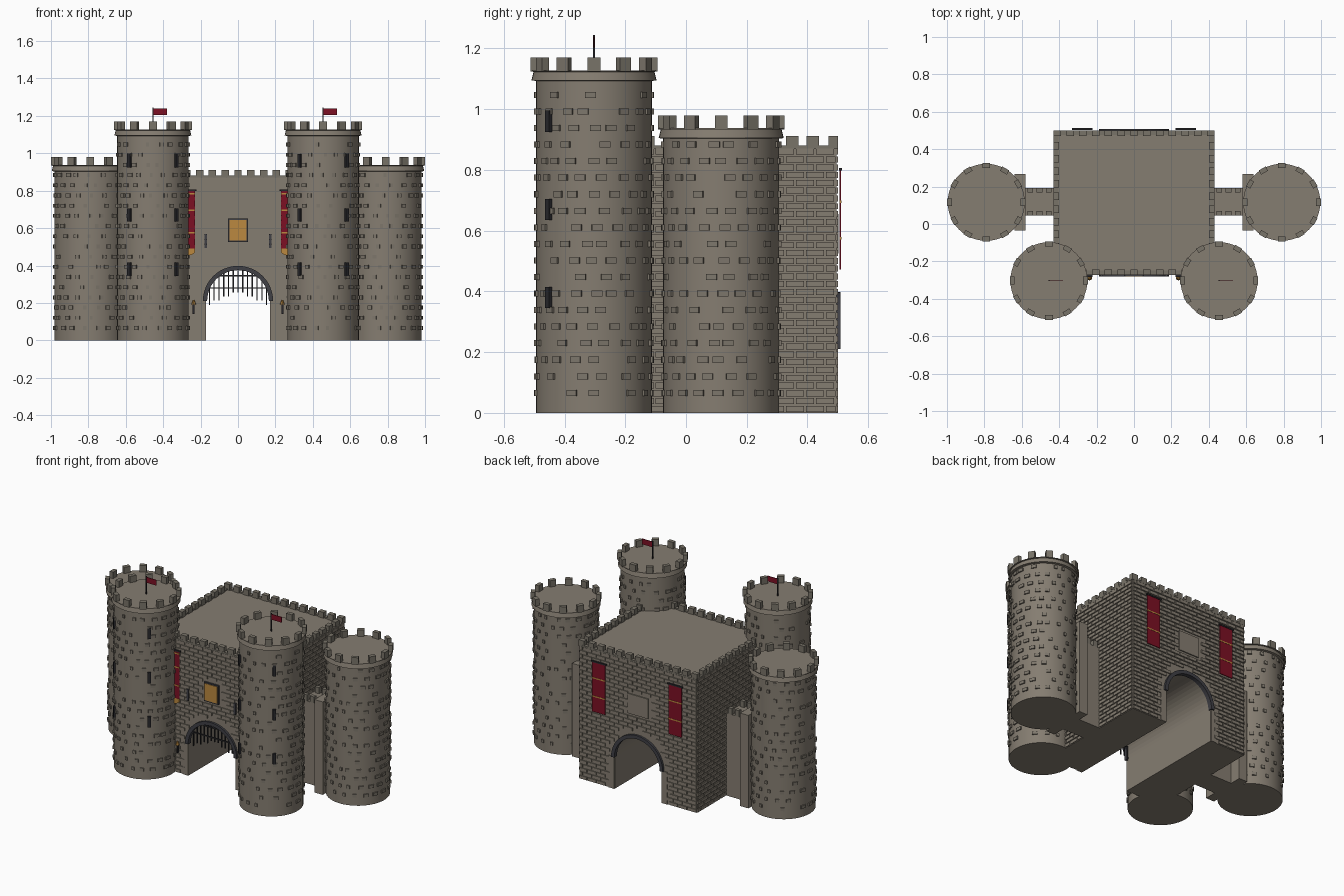
import bpy, bmesh, math, random
from mathutils import Matrix, Vector

if "Cube" in bpy.data.objects:
    bpy.data.objects.remove(bpy.data.objects["Cube"])

random.seed(4)


def mat(name, rgb):
    m = bpy.data.materials.new(name)
    m.diffuse_color = (*rgb, 1)
    m.use_nodes = True
    m.node_tree.nodes["Principled BSDF"].inputs["Base Color"].default_value = m.diffuse_color
    return m


STONE = mat("stone", (0.235, 0.205, 0.165))
BRICK = mat("brick_stone", (0.205, 0.182, 0.148))
TRIM = mat("trim_stone", (0.19, 0.172, 0.14))
DARK = mat("dark_slit", (0.022, 0.022, 0.026))
SLATE = mat("slate_arch", (0.05, 0.05, 0.06))
RED = mat("banner_red", (0.2, 0.005, 0.017))
GOLD = mat("gold", (0.5, 0.25, 0.05))


def box(bm, center, size, angle=0.0):
    m = Matrix.Translation(center) @ Matrix.Rotation(angle, 4, 'Z') @ Matrix.Diagonal((*size, 1))
    bmesh.ops.create_cube(bm, size=1, matrix=m)


def span(bm, lo, hi):
    lo, hi = Vector(lo), Vector(hi)
    box(bm, (lo + hi) / 2, hi - lo)


def finish(name, bm, material, smooth=False):
    bmesh.ops.recalc_face_normals(bm, faces=bm.faces[:])
    me = bpy.data.meshes.new(name)
    bm.to_mesh(me)
    bm.free()
    me.materials.append(material)
    ob = bpy.data.objects.new(name, me)
    bpy.context.collection.objects.link(ob)
    if smooth:
        bpy.ops.object.select_all(action='DESELECT')
        ob.select_set(True)
        bpy.context.view_layer.objects.active = ob
        bpy.ops.object.shade_smooth_by_angle(angle=math.radians(30))
    return ob


def lathe(bm, profile, center, n=48):
    rings = [[bm.verts.new((center[0] + r * math.cos(2 * math.pi * i / n),
                            center[1] + r * math.sin(2 * math.pi * i / n), z))
              for i in range(n)] for r, z in profile]
    for a, b in zip(rings, rings[1:]):
        for i in range(n):
            bm.faces.new((a[i], a[(i + 1) % n], b[(i + 1) % n], b[i]))
    bm.faces.new(rings[0][::-1])
    bm.faces.new(rings[-1])


def extrude_xz(bm, pts, y0, y1):
    a = [bm.verts.new((x, y0, z)) for x, z in pts]
    b = [bm.verts.new((x, y1, z)) for x, z in pts]
    bm.faces.new(a)
    bm.faces.new(b[::-1])
    for i in range(len(pts)):
        j = (i + 1) % len(pts)
        bm.faces.new((a[i], a[j], b[j], b[i]))


def tower(name, cx, cy, deck):
    # Shaft with flared cornice and flat deck
    bm = bmesh.new()
    lathe(bm, [(0.191, 0), (0.191, deck - 0.032), (0.206, deck - 0.03),
               (0.199, deck - 0.002), (0.206, deck - 0.001), (0.206, deck + 0.003)], (cx, cy))
    finish(name + "_shaft", bm, STONE, True)
    # Ring of twelve merlons
    bm = bmesh.new()
    for i in range(12):
        a = i * math.pi / 6
        box(bm, (cx + 0.196 * math.cos(a), cy + 0.196 * math.sin(a), deck + 0.022),
            (0.026, 0.042, 0.046), a)
    finish(name + "_merlons", bm, TRIM)
    # Scattered raised stones, wider on the flanks
    bm = bmesh.new()
    rows = int((deck - 0.06) / 0.0545)
    for r in range(rows):
        for k in range(18):
            if random.random() < 0.2:
                continue
            a = (k + 0.5 * (r % 2) + random.uniform(-0.2, 0.2)) * 2 * math.pi / 18
            w = 0.014 + 0.022 * abs(math.cos(a))
            box(bm, (cx + 0.192 * math.cos(a), cy + 0.192 * math.sin(a), 0.066 + r * 0.0545),
                (0.012, w, 0.02), a)
    finish(name + "_stones", bm, BRICK)


FC, SC = (0.455, -0.303), (0.79, 0.116)
for side, s in (("left", -1), ("right", 1)):
    tower(side + "_front_tower", s * FC[0], FC[1], 1.125)
    tower(side + "_side_tower", s * SC[0], SC[1], 0.935)

    # Arrow slits on the front towers
    bm = bmesh.new()
    for z in (0.38, 0.67, 0.96):
        for t in (-1, 1):
            a = math.atan2(-0.15, t * 0.127)
            box(bm, (s * FC[0] + 0.194 * math.cos(a), FC[1] + 0.194 * math.sin(a), z),
                (0.016, 0.02, 0.07), a)
    finish(side + "_tower_slits", bm, DARK)

    # Flag and pole
    bm = bmesh.new()
    x = s * FC[0]
    box(bm, (x, FC[1], 1.185), (0.006, 0.006, 0.12))
    finish(side + "_flag_pole", bm, DARK)
    bm = bmesh.new()
    span(bm, (x + 0.002, FC[1] - 0.002, 1.204), (x + 0.075, FC[1] + 0.002, 1.24))
    finish(side + "_flag", bm, RED)

    # Curtain wall, its merlons and the pier beside the tower
    bm = bmesh.new()
    span(bm, (min(s * .42, s * .63), 0.045, 0), (max(s * .42, s * .63), 0.193, 0.54))
    span(bm, (min(s * .58, s * .64), -0.035, 0), (max(s * .58, s * .64), 0.267, 0.61))
    finish(side + "_curtain_wall", bm, STONE)
    bm = bmesh.new()
    for x in (0.455, 0.505, 0.555):
        for y in (0.057, 0.181):
            box(bm, (s * x, y, 0.56), (0.03, 0.024, 0.04))
    finish(side + "_curtain_merlons", bm, TRIM)

    # Hanging banners front and back, with gold bands
    red, gold, rod = bmesh.new(), bmesh.new(), bmesh.new()
    for y, d in ((-0.279, -1), (0.508, 1)):
        box(red, (s * 0.277, y, 0.635), (0.095, 0.005, 0.325))
        for z in (0.575, 0.695):
            box(gold, (s * 0.277, y + d * 0.001, z), (0.096, 0.006, 0.008))
        box(rod, (s * 0.277, y, 0.802), (0.11, 0.01, 0.009))
    box(gold, (s * 0.277, -0.28, 0.785), (0.096, 0.006, 0.008))
    extrude_xz(gold, [(s * 0.325, 0.49), (s * 0.229, 0.49), (s * 0.229, 0.47),
                      (s * 0.25, 0.455), (s * 0.325, 0.455)], -0.283, -0.277)
    finish(side + "_banners", red, RED)
    finish(side + "_banner_bands", gold, GOLD)
    finish(side + "_banner_rods", rod, DARK)

    # Wall torch
    bm = bmesh.new()
    box(bm, (s * 0.237, -0.287, 0.168), (0.01, 0.014, 0.055))
    finish(side + "_torch_handle", bm, DARK)
    bm = bmesh.new()
    bmesh.ops.create_cone(bm, segments=8, radius1=0.013, radius2=0.004, depth=0.024, cap_ends=True,
                          matrix=Matrix.Translation((s * 0.237, -0.289, 0.203)))
    finish(side + "_torch_flame", bm, GOLD)

# Keep with an arched passage running through it
AR, AZ, X, Y0, Y1, TOP = 0.17, 0.21, 0.425, -0.268, 0.495, 0.873
bm = bmesh.new()
arc = [(AR * math.cos(math.pi * i / 24), AZ + AR * math.sin(math.pi * i / 24)) for i in range(25)]
extrude_xz(bm, [(-X, 0), (-X, TOP), (X, TOP), (X, 0), (AR, 0)] + arc + [(-AR, 0)], Y0, Y1)
finish("keep", bm, STONE)

# Running-bond brick relief on the four keep walls
bm = bmesh.new()
ROWS, L = 34, 0.066
h = TOP / ROWS


def blocked(x, z, back):
    if abs(x) < 0.215 and z < AZ or math.hypot(x, z - AZ) < 0.215:
        return True
    return abs(x) < (0.1 if back else 0.085) and 0.51 < z < 0.67


for r in range(ROWS):
    z = (r + 0.5) * h
    for lo, hi, axis in ((-X, X, 0), (Y0, Y1, 1)):
        p = lo - (L / 2 if r % 2 else 0)
        while p < hi - 0.005:
            a, b = max(p, lo), min(p + L, hi)
            p += L
            m, w = (a + b) / 2, b - a - 0.006
            if w < 0.01:
                continue
            for t in (0, 1):
                if axis == 0:
                    if not blocked(m, z, t):
                        box(bm, (m, (Y0, Y1)[t], z), (w, 0.012, h - 0.006))
                else:
                    box(bm, ((-X, X)[t], m, z), (0.012, w, h - 0.006))
# Plain jamb stones beside the passage
for y in (Y0, Y1):
    for s in (-1, 1):
        box(bm, (s * 0.192, y, 0.105), (0.04, 0.01, 0.21))
finish("keep_bricks", bm, STONE)

# Keep battlements
bm = bmesh.new()
nx, ny = 13, 12
for i in range(nx):
    x = -X + 0.015 + (2 * X - 0.03) * i / (nx - 1)
    for y in (Y0 + 0.01, Y1 - 0.01):
        box(bm, (x, y, TOP + 0.017), (0.04, 0.03, 0.042))
for i in range(1, ny - 1):
    y = Y0 + 0.01 + (Y1 - Y0 - 0.02) * i / (ny - 1)
    for x in (-X + 0.01, X - 0.01):
        box(bm, (x, y, TOP + 0.017), (0.03, 0.04, 0.042))
for y in (Y0 + 0.007, Y1 - 0.007):
    box(bm, (0, y, TOP + 0.003), (2 * X, 0.026, 0.01))
for x in (-X + 0.007, X - 0.007):
    box(bm, (x, (Y0 + Y1) / 2, TOP + 0.003), (0.026, Y1 - Y0, 0.01))
finish("keep_battlements", bm, TRIM)

# Slate arch rings front and back
bm = bmesh.new()
outer = [(0.188 * math.cos(math.pi * i / 24), AZ + 0.188 * math.sin(math.pi * i / 24)) for i in range(25)]
inner = [(x * 0.165 / AR, AZ + (z - AZ) * 0.165 / AR) for x, z in arc]
for y in (Y0, Y1):
    extrude_xz(bm, outer + inner[::-1], y - 0.014, y + 0.014)
finish("arch_rings", bm, SLATE)

# Raised portcullis
bm = bmesh.new()
for i in range(-6, 7):
    x = i * 0.0255
    top = AZ + math.sqrt(AR ** 2 - x * x)
    low = 0.19 + 0.065 * (1 - abs(i) / 6) + (0.012 if i % 2 else 0)
    span(bm, (x - 0.003, -0.245, low), (x + 0.003, -0.239, top))
for z in (0.28, 0.345):
    w = math.sqrt(AR ** 2 - (z - AZ) ** 2)
    span(bm, (-w, -0.246, z - 0.003), (w, -0.238, z + 0.003))
finish("portcullis", bm, DARK)

# Lit window, its frame and the keep's slits
bm = bmesh.new()
box(bm, (0, -0.272, 0.588), (0.106, 0.012, 0.126))
for s in (-1, 1):
    box(bm, (s * 0.172, -0.274, 0.532), (0.015, 0.012, 0.075))
finish("window_frame_and_slits", bm, SLATE)
bm = bmesh.new()
box(bm, (0, -0.277, 0.588), (0.09, 0.008, 0.11))
finish("window_pane", bm, GOLD)
# Blank stone panel on the back wall
bm = bmesh.new()
box(bm, (0, Y1, 0.59), (0.15, 0.014, 0.13))
finish("back_panel", bm, STONE)
